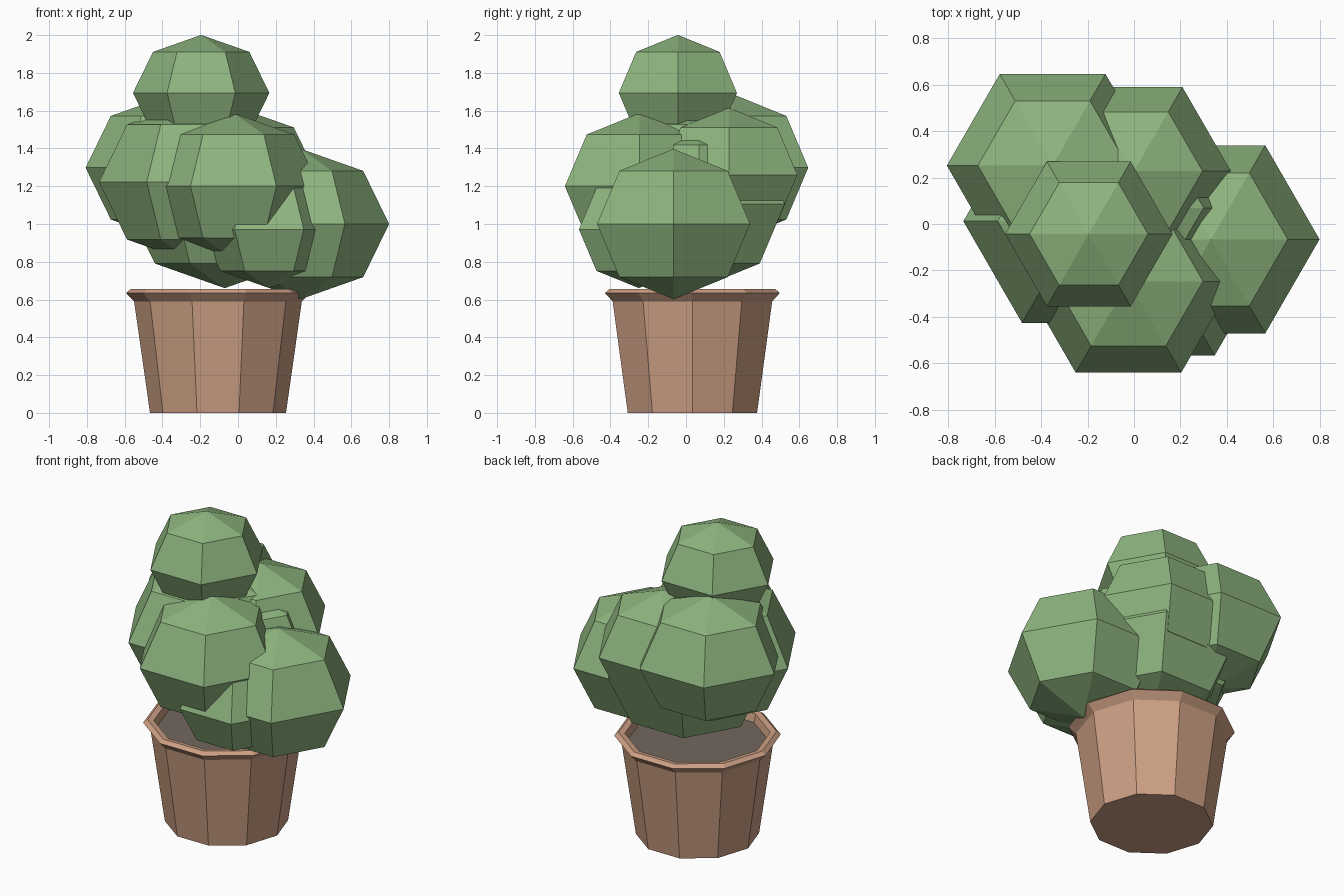
import bpy, bmesh
from math import cos, sin, pi

if "Cube" in bpy.data.objects:
    bpy.data.objects.remove(bpy.data.objects["Cube"])


def material(name, rgb):
    m = bpy.data.materials.new(name)
    m.diffuse_color = (*rgb, 1)
    m.use_nodes = True
    m.node_tree.nodes["Principled BSDF"].inputs["Base Color"].default_value = m.diffuse_color
    return m


def lathe(name, profile, sides, loc, mat):
    """Flat-shaded turned solid; profile is (radius, z) from bottom to top, closed by poles."""
    bm = bmesh.new()
    rings = []
    for r, z in profile:
        if r < 1e-6:
            rings.append([bm.verts.new((0, 0, z))] * sides)
        else:
            rings.append([bm.verts.new((r * cos(2 * pi * i / sides), r * sin(2 * pi * i / sides), z))
                          for i in range(sides)])
    for lo, hi in zip(rings, rings[1:]):
        for i in range(sides):
            j = (i + 1) % sides
            bm.faces.new(dict.fromkeys((lo[i], lo[j], hi[j], hi[i])))
    bmesh.ops.recalc_face_normals(bm, faces=bm.faces)
    me = bpy.data.meshes.new(name)
    bm.to_mesh(me)
    bm.free()
    me.materials.append(mat)
    ob = bpy.data.objects.new(name, me)
    ob.location = loc
    bpy.context.collection.objects.link(ob)
    return ob


leaf = material("leaf", (0.27, 0.46, 0.21))
clay = material("clay", (0.61, 0.35, 0.23))
earth = material("earth", (0.17, 0.14, 0.11))

# Ten-sided pot with flared rim, and the soil inside it
POT = (-0.106, 0.034, 0)
lathe("pot", [(0, 0), (0.36, 0), (0.444, 0.59), (0.487, 0.635), (0.462, 0.655),
              (0.425, 0.65), (0.41, 0.58), (0, 0.58)], 10, POT, clay)
lathe("soil", [(0, 0.585), (0.413, 0.6), (0, 0.6)], 10, POT, earth)

# Six-sided, slightly squashed foliage clumps: x, y, z, radius
clumps = {
    "top": (-0.195, -0.043, 1.694, 0.361),
    "right": (0.332, -0.066, 1.0, 0.468),
    "front": (-0.024, -0.247, 1.2, 0.455),
    "back_left": (-0.351, 0.252, 1.298, 0.456),
    "back_right": (0.0, 0.228, 1.26, 0.418),
    "left": (-0.23, 0.012, 1.222, 0.506),
    "middle": (-0.07, 0.07, 1.105, 0.523),
    "low_front": (0.165, -0.25, 0.972, 0.366),
}
for name, (x, y, z, r) in clumps.items():
    arc = [-pi / 2 + k * pi / 4 for k in range(5)]
    lathe("foliage_" + name, [(r * cos(a), 0.85 * r * sin(a)) for a in arc], 6, (x, y, z), leaf)
